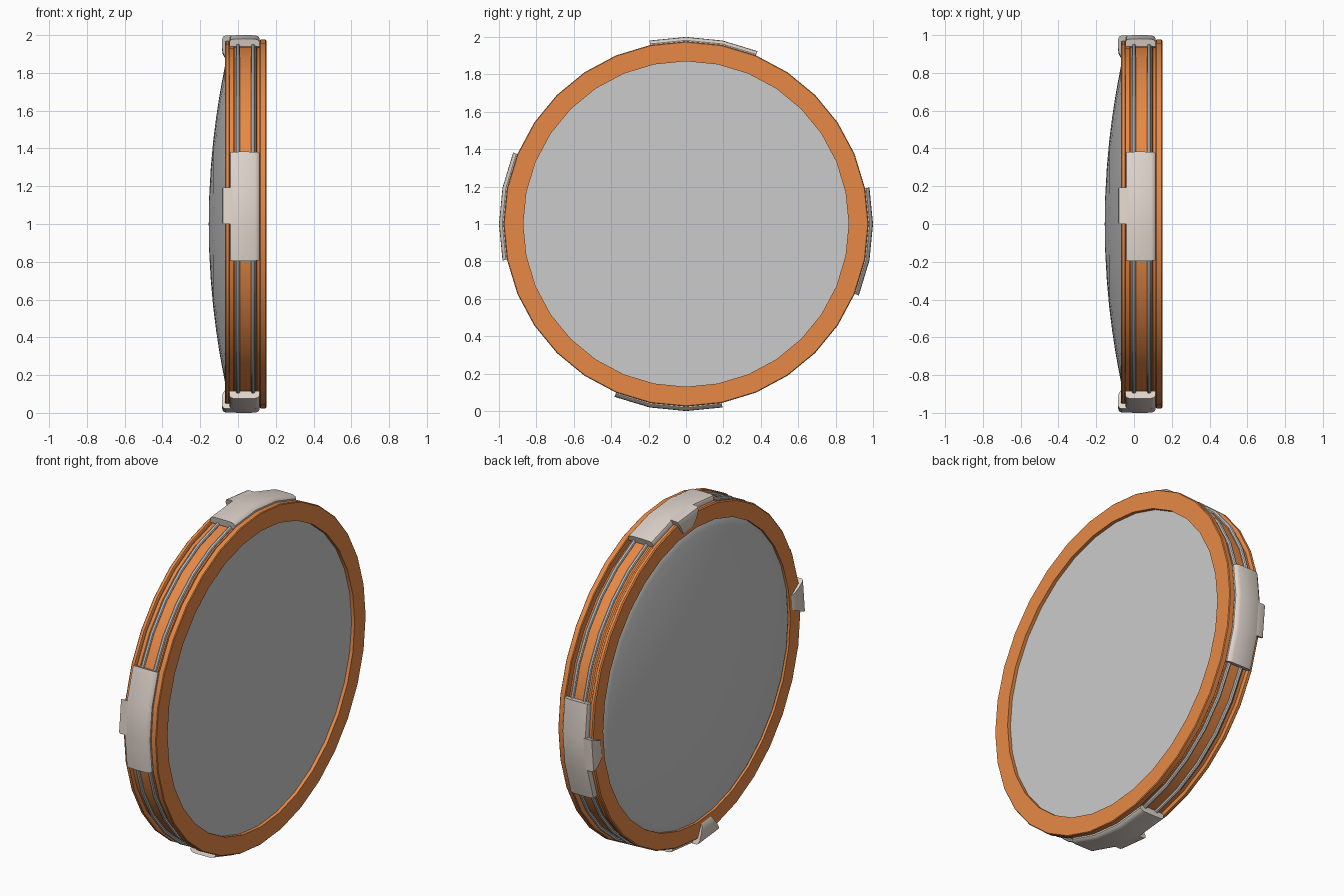
import bpy, math

if "Cube" in bpy.data.objects:
    bpy.data.objects.remove(bpy.data.objects["Cube"])

STEP = math.radians(360 / 32)


def material(name, rgb):
    m = bpy.data.materials.new(name)
    m.diffuse_color = (*rgb, 1)
    m.use_nodes = True
    m.node_tree.nodes["Principled BSDF"].inputs["Base Color"].default_value = m.diffuse_color
    return m


ORANGE = material("orange", (0.8, 0.25, 0.06))
METAL = material("pale_metal", (0.74, 0.66, 0.6))
WIRE = material("wire_grey", (0.6, 0.6, 0.6))


def place(x, r, a):
    # the wheel axis is x, angle runs from the top towards +y
    return (x, r * math.sin(a), 1 + r * math.cos(a))


def finish(name, verts, faces, mat=None, angle=35):
    me = bpy.data.meshes.new(name)
    me.from_pydata(verts, [], faces)
    ob = bpy.data.objects.new(name, me)
    bpy.context.collection.objects.link(ob)
    bpy.ops.object.select_all(action='DESELECT')
    ob.select_set(True)
    bpy.context.view_layer.objects.active = ob
    bpy.ops.object.mode_set(mode='EDIT')
    bpy.ops.mesh.select_all(action='SELECT')
    bpy.ops.mesh.normals_make_consistent(inside=False)
    bpy.ops.object.mode_set(mode='OBJECT')
    if mat:
        me.materials.append(mat)
    bpy.ops.object.shade_smooth_by_angle(angle=math.radians(angle))
    return ob


def ring(name, section, mat):
    # closed (x, r) section swept through a full turn
    n = len(section)
    verts = [place(x, r, i * STEP) for i in range(32) for x, r in section]
    faces = [(i * n + j, i * n + (j + 1) % n,
              (i + 1) % 32 * n + (j + 1) % n, (i + 1) % 32 * n + j)
             for i in range(32) for j in range(n)]
    return finish(name, verts, faces, mat)


def arc(name, section, start, steps, mat):
    # closed (x, r, width factor) section swept through part of a turn
    n = len(section)
    mid = start + steps / 2
    verts = [place(x, r, (mid + (i - steps / 2) * w) * STEP)
             for i in range(steps + 1) for x, r, w in section]
    faces = [(i * n + j, i * n + (j + 1) % n,
              (i + 1) * n + (j + 1) % n, (i + 1) * n + j)
             for i in range(steps) for j in range(n)]
    faces += [tuple(range(n)), tuple(range(steps * n, steps * n + n))]
    return finish(name, verts, faces, mat)


def dome(name, profile):
    # (x, r) profile from edge to centre, closed with a fan at the axis
    n = len(profile) - 1
    verts = [place(x, r, i * STEP) for i in range(32) for x, r in profile[:-1]]
    verts.append(place(profile[-1][0], 0, 0))
    faces = []
    for i in range(32):
        k = (i + 1) % 32
        faces += [(i * n + j, i * n + j + 1, k * n + j + 1, k * n + j)
                  for j in range(n - 1)]
        faces.append((i * n + n - 1, k * n + n - 1, 32 * n))
    return finish(name, verts, faces)


# orange rim with flanges and two grooves for the wires
ring("rim", [(-0.07, 0.87), (-0.07, 0.962), (-0.064, 0.968), (-0.048, 0.968),
             (-0.044, 0.962), (-0.044, 0.946), (-0.025, 0.946), (-0.018, 0.952),
             (0.096, 0.952), (0.1, 0.935), (0.115, 0.935), (0.115, 0.972),
             (0.119, 0.976), (0.146, 0.976), (0.15, 0.972), (0.15, 0.87)], ORANGE)

# wires running around the rim
for i, x in enumerate((0.0, 0.08)):
    ring(f"wire_{i + 1}", [(x + 0.011 * math.cos(t * math.pi / 4),
                            0.96 + 0.011 * math.sin(t * math.pi / 4))
                           for t in range(8)], WIRE)

# flat inner panel and bulging back
dome("flat_panel", [(0.13, 0.875), (0.13, 0)])
bulge = [(-0.155 + 0.123 * r * r, r)
         for r in (0.83, 0.76, 0.67, 0.56, 0.44, 0.3, 0.15, 0)]
dome("bulging_back", [(-0.055, 0.872), (-0.064, 0.855)] + bulge)

# four clips, each with a hook folded over the back of the rim
clip = [(-0.046, 0.957, 1), (-0.046, 0.982, 1), (-0.04, 0.993, 1), (-0.025, 0.999, 1),
        (0.03, 1.0, 1), (0.09, 0.999, 1), (0.107, 0.993, 1), (0.115, 0.982, 1),
        (0.115, 0.957, 1)]
hook = [(-0.03, 0.997, 1), (-0.068, 0.997, 1), (-0.08, 0.991, 0.98), (-0.085, 0.975, 0.94),
        (-0.085, 0.94, 0.78), (-0.08, 0.908, 0.6), (-0.07, 0.89, 0.5),
        (-0.07, 0.965, 0.92), (-0.03, 0.97, 1)]
for q in range(4):
    arc(f"clip_{q + 1}", clip, q * 8 - 1, 3, METAL)
    arc(f"clip_hook_{q + 1}", hook, q * 8, 1, METAL)
